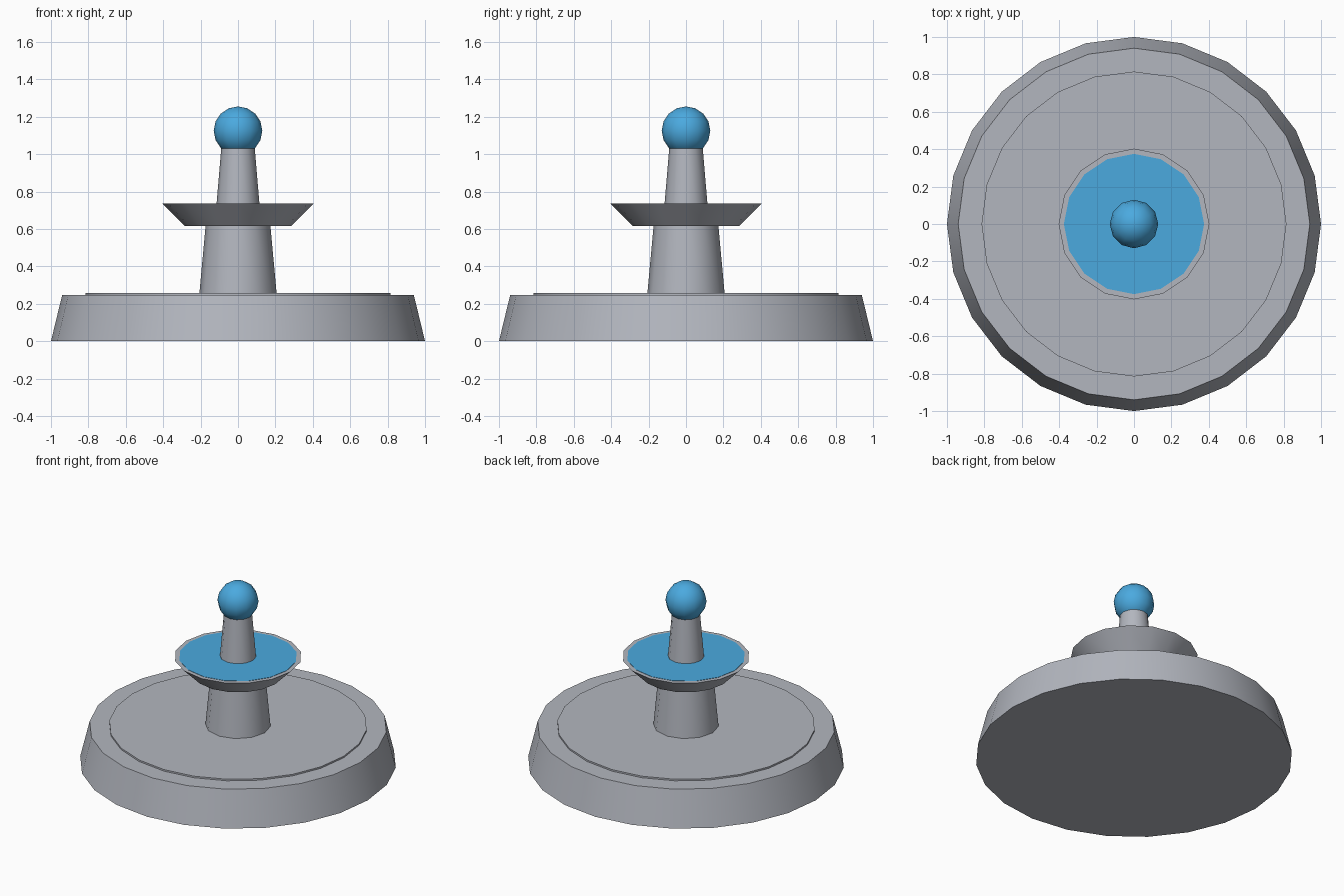
import bpy
import math

cube = bpy.data.objects.get("Cube")
if cube:
    bpy.data.objects.remove(cube, do_unlink=True)


def make_material(name, color):
    mat = bpy.data.materials.new(name)
    mat.use_nodes = True
    mat.diffuse_color = color
    mat.node_tree.nodes["Principled BSDF"].inputs["Base Color"].default_value = color
    return mat


stone = make_material("grey stone", (0.45, 0.47, 0.52, 1))
water = make_material("blue water", (0.07, 0.40, 0.74, 1))


def finish(name, mat):
    obj = bpy.context.object
    obj.name = name
    obj.data.materials.append(mat)
    bpy.ops.object.shade_smooth_by_angle(angle=math.radians(35))


def frustum(name, sides, r_low, r_high, z_low, z_high, mat):
    bpy.ops.mesh.primitive_cone_add(
        vertices=sides, radius1=r_low, radius2=r_high,
        depth=z_high - z_low, location=(0, 0, (z_low + z_high) / 2))
    finish(name, mat)


# Basin: tapered base with a slightly raised disc
frustum("base", 24, 1.0, 0.94, 0, 0.247, stone)
frustum("base_disc", 24, 0.815, 0.815, 0.24, 0.258, stone)

# Lower column carrying the flared dish
frustum("lower_column", 12, 0.207, 0.172, 0.25, 0.63, stone)
frustum("dish", 16, 0.285, 0.403, 0.617, 0.735, stone)
frustum("dish_water", 16, 0.375, 0.375, 0.73, 0.737, water)

# Upper column with the ball on top
frustum("upper_column", 12, 0.115, 0.088, 0.73, 1.05, stone)
bpy.ops.mesh.primitive_uv_sphere_add(
    segments=12, ring_count=8, radius=0.13, location=(0, 0, 1.125))
finish("top_ball", water)
